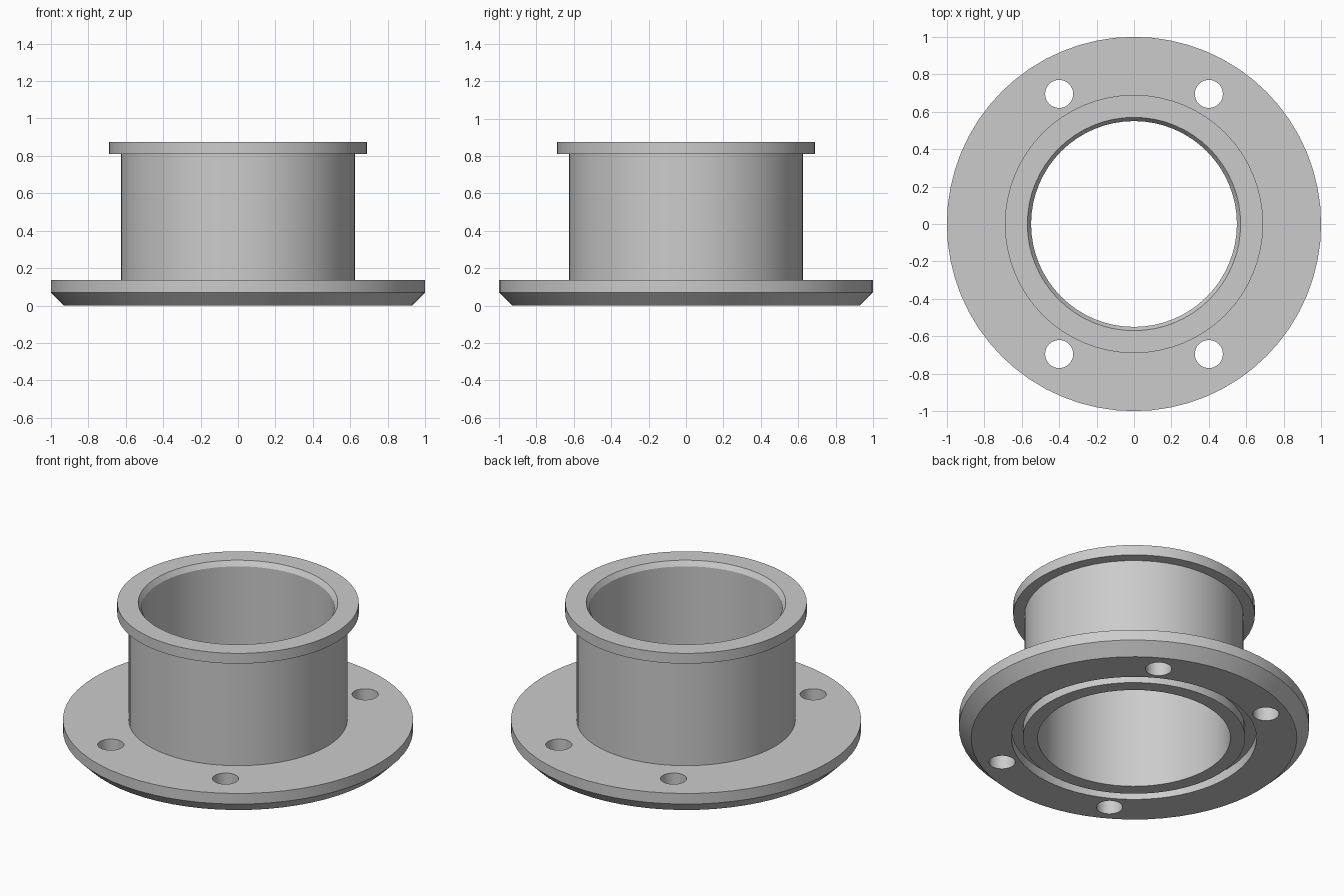
import bpy
import bmesh
import math
from mathutils import Matrix

if "Cube" in bpy.data.objects:
    bpy.data.objects.remove(bpy.data.objects["Cube"])

steel = bpy.data.materials.new("light grey metal")
steel.use_nodes = True
GREY = (0.6, 0.6, 0.6, 1)
steel.diffuse_color = GREY
steel.node_tree.nodes["Principled BSDF"].inputs["Base Color"].default_value = GREY


def add_object(name, bm):
    bmesh.ops.recalc_face_normals(bm, faces=bm.faces[:])
    mesh = bpy.data.meshes.new(name)
    bm.to_mesh(mesh)
    bm.free()
    mesh.materials.append(steel)
    obj = bpy.data.objects.new(name, mesh)
    bpy.context.collection.objects.link(obj)
    return obj


def lathe(name, profile, steps):
    """Revolve a closed (radius, height) outline around z."""
    bm = bmesh.new()
    verts = [bm.verts.new((r, 0, z)) for r, z in profile]
    edges = [bm.edges.new((v, verts[i - 1])) for i, v in enumerate(verts)]
    bmesh.ops.spin(bm, geom=verts + edges, cent=(0, 0, 0), axis=(0, 0, 1),
                   angle=math.tau, steps=steps, use_merge=True)
    bmesh.ops.remove_doubles(bm, verts=bm.verts[:], dist=1e-4)
    return add_object(name, bm)


# Collar: bore, seal groove under the base, chamfered flange, neck and lip
collar = lathe("flanged_collar", [
    (0.55, 0), (0.635, 0), (0.635, 0.06), (0.70, 0.06), (0.70, 0),
    (0.93, 0), (1.0, 0.07), (1.0, 0.137),
    (0.625, 0.137), (0.625, 0.81),
    (0.69, 0.81), (0.69, 0.875),
    (0.57, 0.875), (0.55, 0.845),
], 64)

# Four bolt holes through the flange
bm = bmesh.new()
for sx in (-1, 1):
    for sy in (-1, 1):
        bmesh.ops.create_cone(bm, cap_ends=True, segments=32, radius1=0.075,
                              radius2=0.075, depth=0.4,
                              matrix=Matrix.Translation((0.4 * sx, 0.695 * sy, 0.07)))
cutter = add_object("bolt_hole_cutter", bm)
cutter.hide_render = True

bpy.ops.object.select_all(action="DESELECT")
bpy.context.view_layer.objects.active = collar
collar.select_set(True)
holes = collar.modifiers.new("bolt holes", "BOOLEAN")
holes.operation = "DIFFERENCE"
holes.solver = "EXACT"
holes.object = cutter
bpy.ops.object.modifier_apply(modifier=holes.name)
bpy.data.objects.remove(cutter)

bpy.ops.object.shade_smooth_by_angle(angle=math.radians(25))
